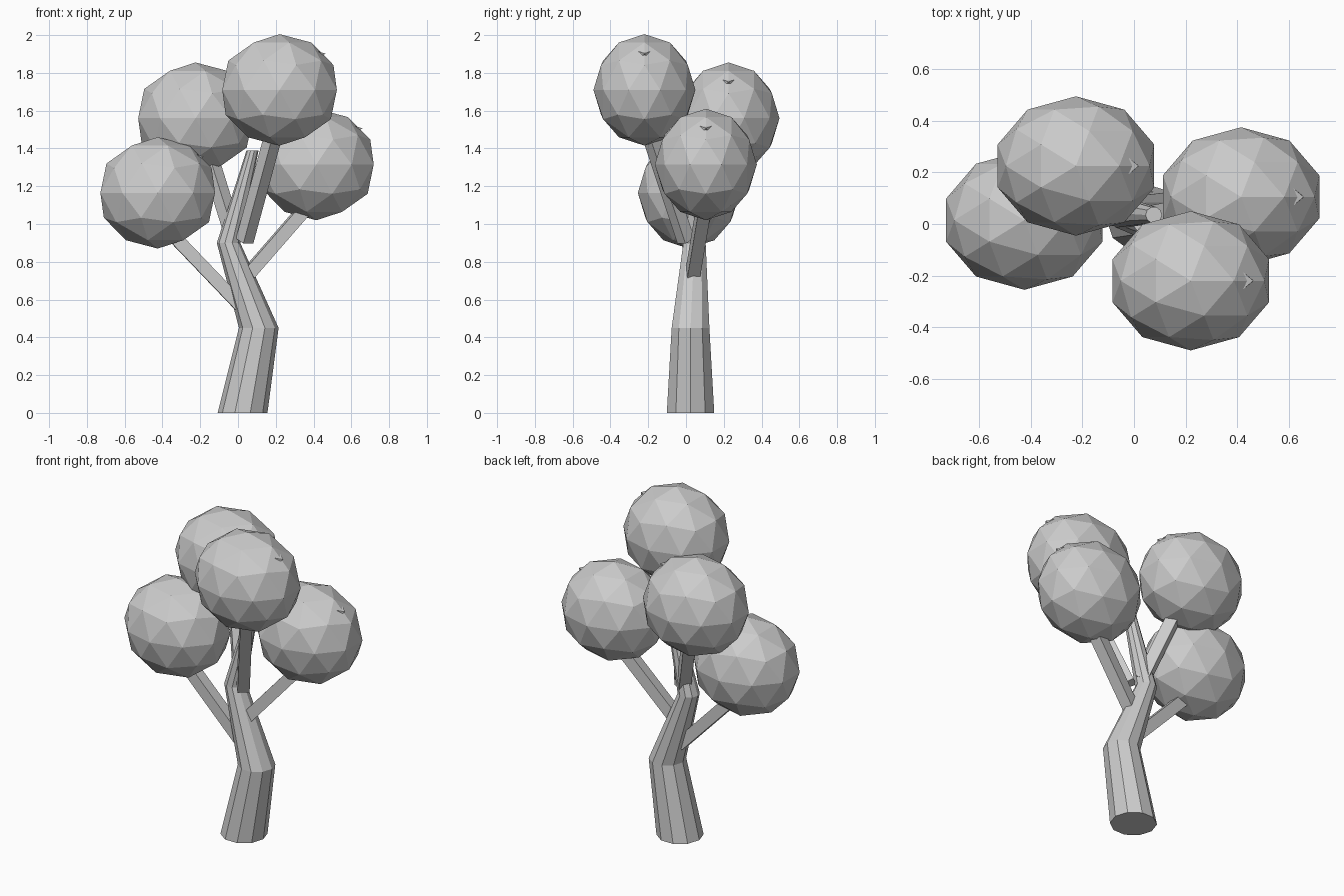
import bpy, bmesh, math
from mathutils import Vector, Matrix

cube = bpy.data.objects.get("Cube")
if cube:
    bpy.data.objects.remove(cube, do_unlink=True)

grey = bpy.data.materials.new("plain_grey")
grey.use_nodes = True
COLOUR = (0.6, 0.6, 0.6, 1)
grey.diffuse_color = COLOUR
grey.node_tree.nodes["Principled BSDF"].inputs["Base Color"].default_value = COLOUR


def finish(name, bm):
    """Turn a bmesh into a flat-shaded object."""
    bmesh.ops.recalc_face_normals(bm, faces=bm.faces)
    mesh = bpy.data.meshes.new(name)
    bm.to_mesh(mesh)
    bm.free()
    mesh.materials.append(grey)
    obj = bpy.data.objects.new(name, mesh)
    bpy.context.collection.objects.link(obj)


def loft(name, rings):
    """Join rings of points with quads and cap both ends."""
    bm = bmesh.new()
    loops = [[bm.verts.new(p) for p in ring] for ring in rings]
    n = len(loops[0])
    for low, high in zip(loops, loops[1:]):
        for i in range(n):
            j = (i + 1) % n
            bm.faces.new((low[i], low[j], high[j], high[i]))
    bm.faces.new(loops[0])
    bm.faces.new(loops[-1])
    finish(name, bm)


def branch(name, start, end, half=0.034):
    """Square bar from start to end, level across its width."""
    start, end = Vector(start), Vector(end)
    d = (end - start).normalized()
    u = d.cross(Vector((0, 0, 1))).normalized()
    v = d.cross(u)
    corners = [(1, 1), (1, -1), (-1, -1), (-1, 1)]
    loft(name, [[p + (u * a + v * b) * half for a, b in corners] for p in (start, end)])


def foliage(name, centre):
    """Faceted ball, wider than deep."""
    bm = bmesh.new()
    bmesh.ops.create_icosphere(bm, subdivisions=2, radius=1)
    bmesh.ops.scale(bm, vec=(0.319, 0.27, 0.295), verts=bm.verts)
    bmesh.ops.translate(bm, vec=centre, verts=bm.verts)
    finish(name, bm)


def leaf_tip(name, centre):
    """Small pointed bump poking out of the ball."""
    bm = bmesh.new()
    for x, y, z in [(0.243, 0, 0.192), (0.185, 0.048, 0.21), (0.185, -0.048, 0.21),
                    (0.215, 0.025, 0.168), (0.215, -0.025, 0.168), (0.15, 0, 0.12)]:
        bm.verts.new(Vector(centre) + Vector((x, y, z)))
    bmesh.ops.convex_hull(bm, input=bm.verts)
    finish(name, bm)


# Crooked ten-sided trunk: x, y, z, radius
SIDES = 10
trunk = [(0.024, 0.024, 0, 0.132), (0.11, 0.024, 0.45, 0.105),
         (-0.05, 0.045, 0.9, 0.062), (0.077, 0.035, 1.39, 0.032)]
loft("trunk", [[(x + r * math.cos(math.tau * i / SIDES),
                 y + r * math.sin(math.tau * i / SIDES), z) for i in range(SIDES)]
               for x, y, z, r in trunk])

# Branches with their foliage balls: ball centre, branch start, branch end
limbs = {
    "front": ((0.22, -0.22, 1.71), (0.035, 0.0, 0.91), (0.19, -0.19, 1.48)),
    "back": ((-0.225, 0.225, 1.56), (-0.02, 0.05, 0.93), (-0.16, 0.19, 1.38)),
    "left": ((0.415, 0.105, 1.315), (0.05, 0.035, 0.73), (0.39, 0.1, 1.12)),
    "right": ((-0.425, 0.015, 1.165), (0.01, 0.03, 0.57), (-0.33, 0.015, 0.925)),
}
for side, (centre, start, end) in limbs.items():
    branch(side + "_branch", start, end)
    foliage(side + "_foliage", centre)
    leaf_tip(side + "_leaf_tip", centre)
